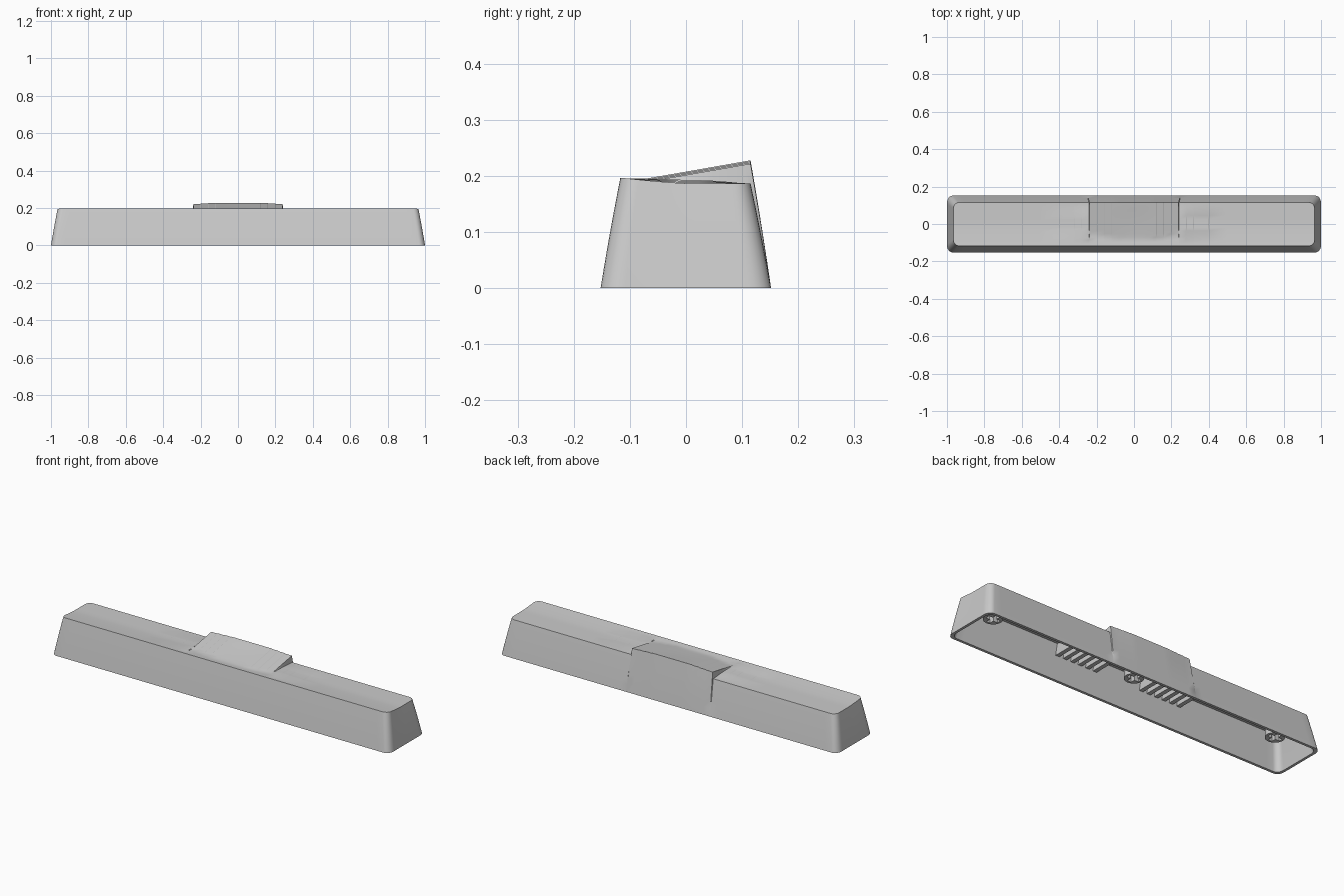
import bpy, bmesh
from math import sin, cos, pi, sqrt

if "Cube" in bpy.data.objects:
    bpy.data.objects.remove(bpy.data.objects["Cube"])

STEPS = [0.40, 0.32, 0.28, 0.24, 0.20, 0.16, 0.12]   # terrace edges, mirrored in x


def base(y):
    # long bar profile: flat at the back, curling up to the front lip
    return 0.187 + 0.010 * min(1, max(0, -y / 0.117)) ** 1.3


def height(x, y):
    n = sum(abs(x) < s for s in STEPS)
    z = base(y)
    if n <= 3:
        return z + 0.002 * n * max(0, 1 - (y / 0.1) ** 2)
    dish = 0.002 * max(0, 1 - (x / 0.12) ** 2) * max(0, 1 - (y / 0.1) ** 2)
    raised = 0.193 + (y + 0.085) * 0.175 - 0.002 * (7 - n) - dish
    return max(z, raised) if y > -0.09 else z


# Column positions (paired across every step) and row fractions
R = 0.03
END = 0.965
half = [0, 0.04, 0.08]
for s in STEPS:
    half += [s - 0.0015, s + 0.0015]
half += [0.5, 0.65, 0.8, 0.9] + [END - R + R * sin(a * pi / 12) for a in range(7)]
half = sorted(half)
XS = [-x for x in reversed(half[1:])] + half
VS = [-1, -0.97, -0.9, -0.82, -0.73, -0.6, -0.45, -0.3, -0.15, 0,
      0.2, 0.4, 0.6, 0.8, 0.93, 1]


def inset(x):
    # rounded plan corners
    d = max(0, abs(x) - (END - R))
    return R - sqrt(max(0, R * R - d * d))


def skin(bm, wall, drop, flip):
    """Top height field plus flared sides; returns the bottom loop."""
    grid = []
    for x in XS:
        col = []
        for v in VS:
            y = -0.001 + v * (0.116 - inset(x))
            sx, sy = (END - wall) / END, (0.116 - wall) / 0.116
            col.append(bm.verts.new((x * sx, y * sy, height(x, y) - drop)))
        grid.append(col)

    def face(vs):
        bm.faces.new(vs[::-1] if flip else vs)

    for i in range(len(XS) - 1):
        for j in range(len(VS) - 1):
            face([grid[i][j], grid[i + 1][j], grid[i + 1][j + 1], grid[i][j + 1]])
    nx, ny = len(XS), len(VS)
    idx = [(i, 0) for i in range(nx)] + [(nx - 1, j) for j in range(1, ny)]
    idx += [(i, ny - 1) for i in range(nx - 2, -1, -1)] + [(0, j) for j in range(ny - 2, 0, -1)]
    loop = [grid[i][j] for i, j in idx]
    top = [v.co.copy() for v in loop]
    for t in (0.2, 0.4, 0.6, 0.8, 1.0):
        new = []
        for p in top:
            bow = 0.10 * t * (1 - t)
            kx = 1 + ((1 - wall) / (END - wall) - 1) * (t + bow)
            ky = 1 + ((0.152 - wall) / (0.116 - wall) - 1) * (t + bow)
            y = p.y * ky + 0.001 * t
            new.append(bm.verts.new((p.x * kx, y, p.z * (1 - t))))
        for k in range(len(loop)):
            m = (k + 1) % len(loop)
            face([loop[m], loop[k], new[k], new[m]])
        loop = new
    return loop


def finish(name, bm):
    me = bpy.data.meshes.new(name)
    bm.to_mesh(me)
    bm.free()
    ob = bpy.data.objects.new(name, me)
    bpy.context.collection.objects.link(ob)
    return ob


def select(ob):
    bpy.ops.object.select_all(action='DESELECT')
    ob.select_set(True)
    bpy.context.view_layer.objects.active = ob


# Hollow key cap: outer skin, inner skin and thin bottom rim
bm = bmesh.new()
outer = skin(bm, 0, 0, False)
inner = skin(bm, 0.014, 0.025, True)
for k in range(len(outer)):
    m = (k + 1) % len(outer)
    bm.faces.new([outer[m], outer[k], inner[k], inner[m]])
bmesh.ops.recalc_face_normals(bm, faces=bm.faces)
cap = finish("key_cap_shell", bm)
select(cap)
bpy.ops.object.shade_smooth_by_angle(angle=0.5)

# Cross ribs under the terraces
bm = bmesh.new()
for side in (-1, 1):
    for k in range(6):
        geo = bmesh.ops.create_cube(bm, size=1)
        for v in geo["verts"]:
            w = 0.122 if v.co.z < 0 else 0.112
            v.co = (side * (0.14 + 0.045 * k) + v.co.x * 0.022,
                    v.co.y * 2 * w, 0.145 + v.co.z * 0.06)
finish("underside_ribs", bm)


# Round mounting posts with a cross-shaped socket
def spline(cu, pts):
    sp = cu.splines.new('POLY')
    sp.points.add(len(pts) - 1)
    for p, (x, y) in zip(sp.points, pts):
        p.co = (x, y, 0, 1)
    sp.use_cyclic_u = True


a, b = 0.035, 0.011
quarter = [(a, -b), (a, b), (b, b)]
cross = []
for q in range(4):
    c, s = round(cos(q * pi / 2)), round(sin(q * pi / 2))
    cross += [(x * c - y * s, x * s + y * c) for x, y in quarter]
for label, x in (("left", -0.85), ("middle", 0), ("right", 0.85)):
    cu = bpy.data.curves.new(label + "_mount_post", 'CURVE')
    cu.dimensions = '2D'
    cu.fill_mode = 'BOTH'
    cu.extrude = 0.045
    spline(cu, [(0.047 * cos(k * pi / 16), 0.047 * sin(k * pi / 16)) for k in range(32)])
    spline(cu, cross)
    ob = bpy.data.objects.new(label + "_mount_post", cu)
    ob.location = (x, 0, 0.125)
    bpy.context.collection.objects.link(ob)
    select(ob)
    bpy.ops.object.convert(target='MESH')
    bpy.ops.object.shade_smooth_by_angle(angle=0.5)
